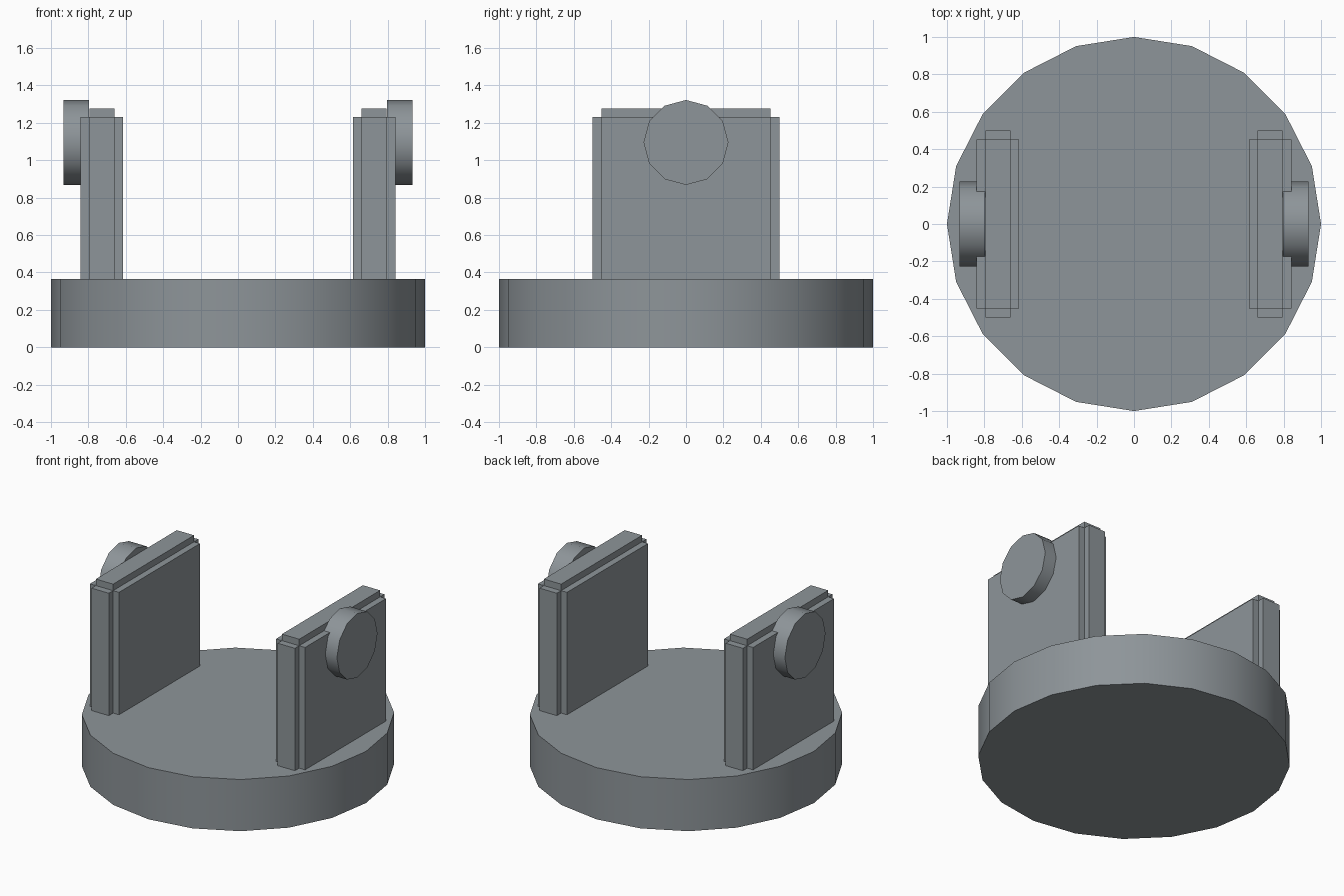
import bpy, bmesh, math
from mathutils import Matrix, Vector

if "Cube" in bpy.data.objects:
    bpy.data.objects.remove(bpy.data.objects["Cube"])

BASE_TOP = 0.365

# Dark blue-grey finish shared by all parts
finish_mat = bpy.data.materials.new("dark_grey")
finish_mat.diffuse_color = (0.27, 0.30, 0.32, 1)
finish_mat.use_nodes = True
finish_mat.node_tree.nodes["Principled BSDF"].inputs["Base Color"].default_value = finish_mat.diffuse_color


def finish(name, bm, mirrored=False, smooth=False):
    bmesh.ops.recalc_face_normals(bm, faces=bm.faces[:])
    mesh = bpy.data.meshes.new(name)
    bm.to_mesh(mesh)
    bm.free()
    mesh.materials.append(finish_mat)
    ob = bpy.data.objects.new(name, mesh)
    bpy.context.collection.objects.link(ob)
    if mirrored:
        mod = ob.modifiers.new("mirror_x", 'MIRROR')
        mod.use_mirror_merge = False
    if smooth:
        bpy.ops.object.select_all(action='DESELECT')
        ob.select_set(True)
        bpy.context.view_layer.objects.active = ob
        bpy.ops.object.shade_smooth_by_angle(angle=math.radians(35))
    return ob


def cylinder(name, sides, radius, depth, matrix, mirrored=False):
    bm = bmesh.new()
    bmesh.ops.create_cone(bm, cap_ends=True, segments=sides, radius1=radius,
                          radius2=radius, depth=depth, matrix=matrix)
    return finish(name, bm, mirrored, smooth=True)


# Round base: 20 sides with corners on the axes
cylinder("base", 20, 1.0, BASE_TOP, Matrix.Translation((0, 0, BASE_TOP / 2)))

# Upright side panels: core block whose faces are pushed out, leaving notched edges
core_min = Vector((0.66, -0.452, BASE_TOP))
core_max = Vector((0.795, 0.452, 1.23))
size = core_max - core_min
bm = bmesh.new()
bmesh.ops.create_cube(bm, size=1, matrix=Matrix.Translation((core_min + core_max) / 2)
                      @ Matrix.Diagonal((*size, 1)))
bm.normal_update()
push_faces = [f for f in bm.faces if f.normal.z > -0.5]
for face in push_faces:
    step = face.normal.copy() * (0.048 if abs(face.normal.y) > 0.5 else 0.046)
    new_face = bmesh.ops.extrude_discrete_faces(bm, faces=[face])["faces"][0]
    bmesh.ops.translate(bm, verts=new_face.verts[:], vec=step)
finish("side_panel", bm, mirrored=True)

# Twelve-sided pivot discs on the outside of the panels
x_in, x_out = 0.797, 0.932
cylinder("pivot_disc", 12, 0.227, x_out - x_in,
         Matrix.Translation(((x_in + x_out) / 2, 0, 1.095))
         @ Matrix.Rotation(math.pi / 2, 4, 'Y'), mirrored=True)
